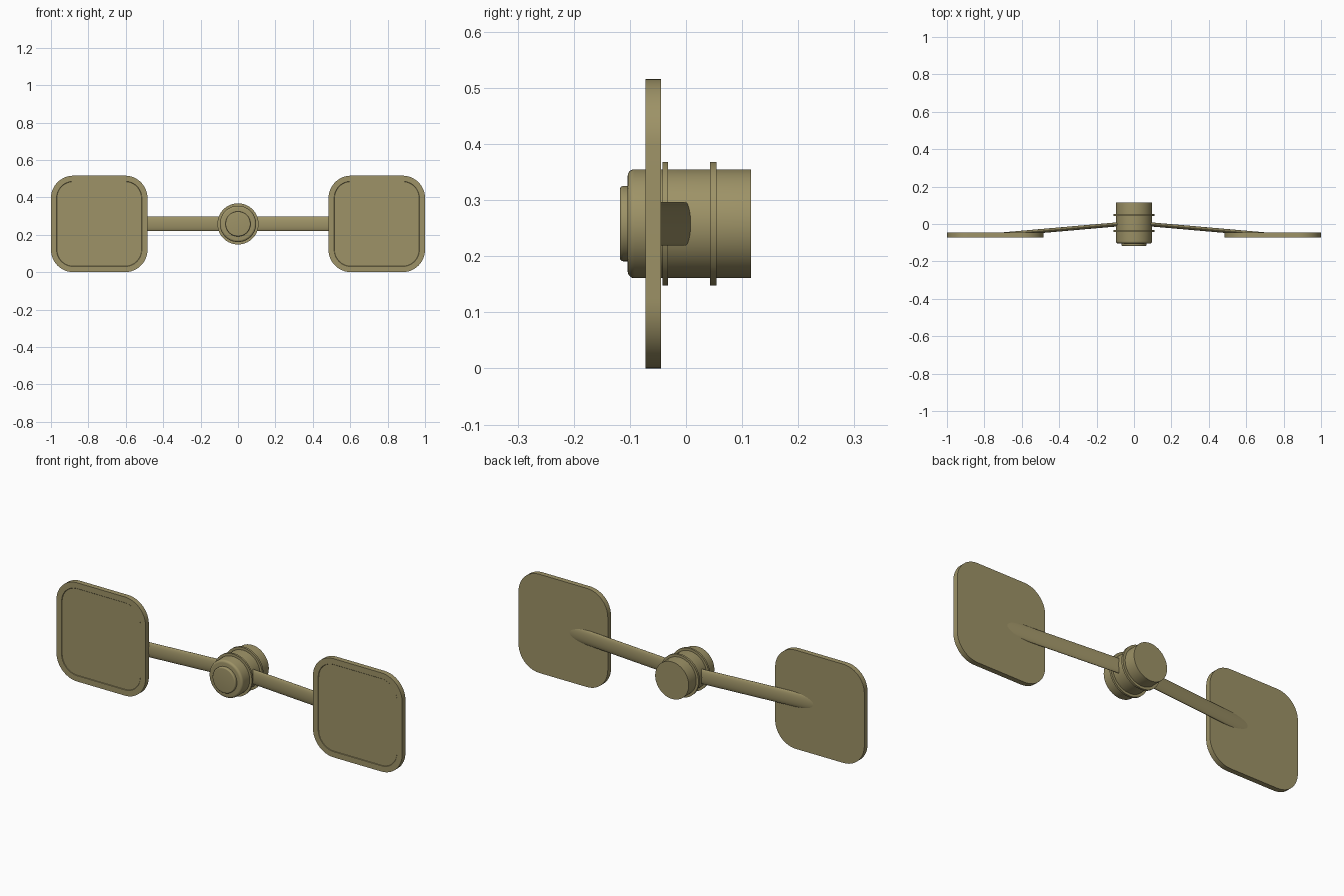
import bpy, bmesh, math
from mathutils import Vector

if "Cube" in bpy.data.objects:
    bpy.data.objects.remove(bpy.data.objects["Cube"])

CZ = 0.258  # height of the hub axis and the arms

olive = bpy.data.materials.new("olive_tan")
olive.diffuse_color = (0.34, 0.29, 0.135, 1)
olive.use_nodes = True
olive.node_tree.nodes["Principled BSDF"].inputs["Base Color"].default_value = olive.diffuse_color


def finish(name, bm, mirror=False, angle=35):
    bmesh.ops.recalc_face_normals(bm, faces=bm.faces[:])
    me = bpy.data.meshes.new(name)
    bm.to_mesh(me)
    bm.free()
    me.materials.append(olive)
    ob = bpy.data.objects.new(name, me)
    bpy.context.collection.objects.link(ob)
    bpy.ops.object.select_all(action='DESELECT')
    ob.select_set(True)
    bpy.context.view_layer.objects.active = ob
    bpy.ops.object.shade_smooth_by_angle(angle=math.radians(angle))
    if mirror:
        ob.modifiers.new("mirror", 'MIRROR').use_axis[0] = True
    return ob


def bridge(bm, rings):
    """Skin a list of vertex rings and cap both ends."""
    n = len(rings[0])
    for a, b in zip(rings, rings[1:]):
        for i in range(n):
            j = (i + 1) % n
            bm.faces.new((a[i], a[j], b[j], b[i]))
    bm.faces.new(rings[0])
    bm.faces.new(rings[-1])


def lathe(name, profile, n=64):
    """Turn (radius, y) points around the hub axis."""
    bm = bmesh.new()
    rings = [[bm.verts.new((r * math.cos(t), y, CZ + r * math.sin(t)))
              for t in (2 * math.pi * i / n for i in range(n))]
             for r, y in profile]
    bridge(bm, rings)
    return finish(name, bm)


def rounded_front(r, y, rad, steps=5):
    """Profile points of a rounded front edge."""
    return [(r - rad + rad * math.sin(a), y + rad - rad * math.cos(a))
            for a in (math.pi / 2 * i / steps for i in range(steps + 1))]


# hub body with rounded front edge, front button and two thin collars
lathe("hub", rounded_front(0.097, -0.104, 0.012) + [(0.097, 0.116)])
lathe("front_button", rounded_front(0.067, -0.118, 0.006) + [(0.067, -0.098)])
for name, y0, y1 in (("front_collar", -0.042, -0.032), ("rear_collar", 0.043, 0.054)):
    lathe(name, [(0.11, y0), (0.11, y1)])

# flattened arms, sloping forward from the hub and sinking into the plates
bm = bmesh.new()
rings = []
for x in (0.02, 0.73):
    y = -0.003 - 0.0875 * (x - 0.1)
    rings.append([bm.verts.new((x, y + 0.011 * math.cos(t), CZ + 0.039 * math.sin(t)))
                  for t in (2 * math.pi * i / 32 for i in range(32))])
bridge(bm, rings)
finish("arm", bm, mirror=True, angle=60)

# rounded square plates with a shallow recessed front panel
R, HALF, CX = 0.12, 0.258, 0.742
bm = bmesh.new()
outline = []
for k, (sx, sz) in enumerate(((1, 1), (-1, 1), (-1, -1), (1, -1))):
    for i in range(13):
        t = math.pi / 2 * (k + i / 12)
        outline.append((CX + sx * (HALF - R) + R * math.cos(t),
                        CZ + sz * (HALF - R) + R * math.sin(t)))
rings = [[bm.verts.new((x, y, z)) for x, z in outline] for y in (-0.045, -0.072)]
bridge(bm, rings)
bmesh.ops.recalc_face_normals(bm, faces=bm.faces[:])
front = min(bm.faces, key=lambda f: f.calc_center_median().y)
bmesh.ops.inset_region(bm, faces=[front], thickness=0.03, depth=0)
bmesh.ops.inset_region(bm, faces=[front], thickness=0.002, depth=0)
bmesh.ops.translate(bm, verts=front.verts[:], vec=Vector((0, 0.002, 0)))
finish("plate", bm, mirror=True)
